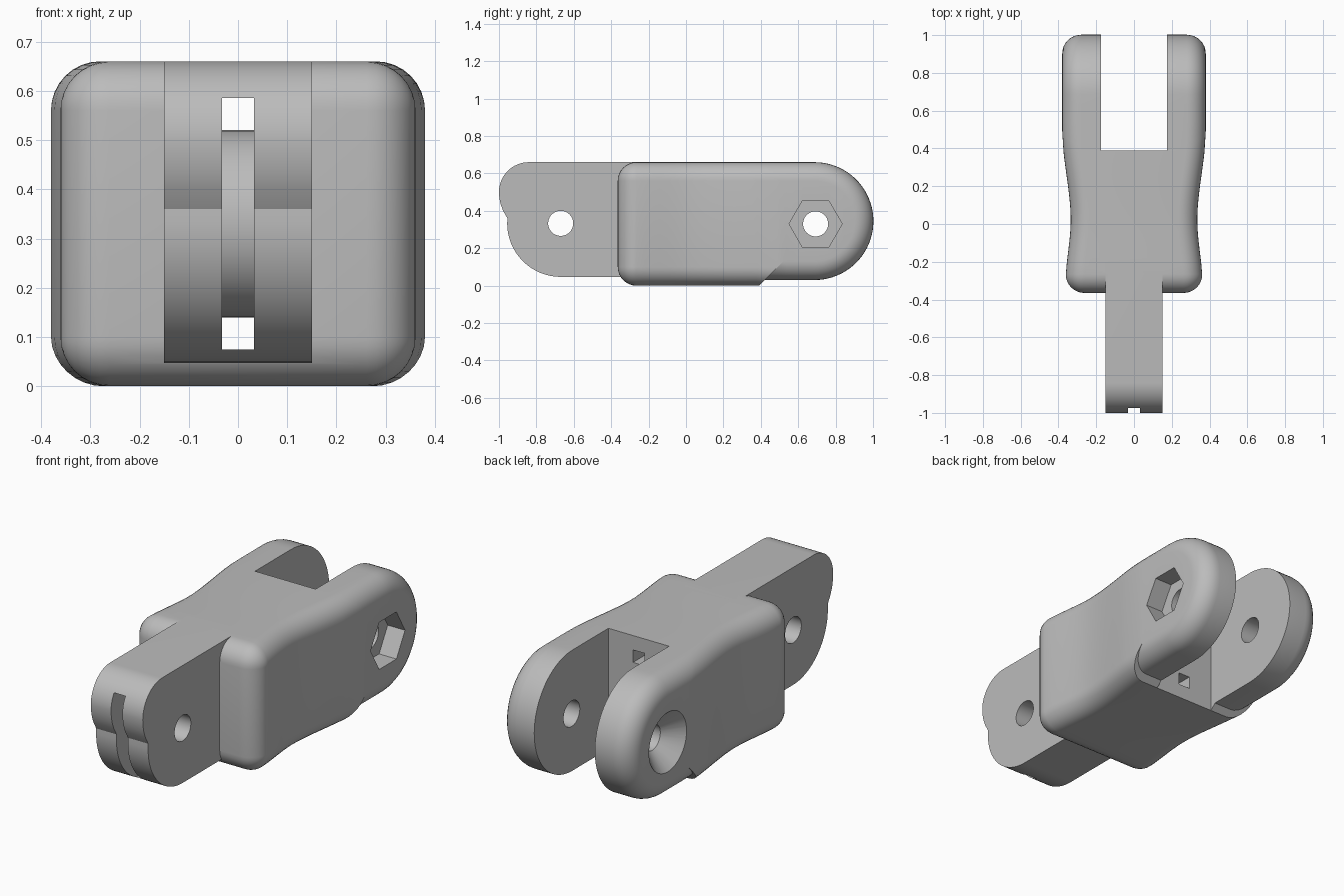
import bpy, bmesh, math
from mathutils import Vector

if "Cube" in bpy.data.objects:
    bpy.data.objects.remove(bpy.data.objects["Cube"])

grey = bpy.data.materials.new("light grey plastic")
grey.diffuse_color = (0.5, 0.5, 0.5, 1)
grey.use_nodes = True
grey.node_tree.nodes["Principled BSDF"].inputs["Base Color"].default_value = grey.diffuse_color


def finish(name, bm):
    bmesh.ops.remove_doubles(bm, verts=bm.verts, dist=1e-5)
    bmesh.ops.recalc_face_normals(bm, faces=bm.faces)
    me = bpy.data.meshes.new(name)
    bm.to_mesh(me)
    bm.free()
    ob = bpy.data.objects.new(name, me)
    bpy.context.collection.objects.link(ob)
    me.materials.append(grey)
    return ob


def extrude_x(name, profile, x0, x1):
    """Closed (y, z) profile swept along x."""
    bm = bmesh.new()
    face = bm.faces.new([bm.verts.new((x0, y, z)) for y, z in profile])
    ext = bmesh.ops.extrude_face_region(bm, geom=[face])
    moved = [v for v in ext["geom"] if isinstance(v, bmesh.types.BMVert)]
    bmesh.ops.translate(bm, verts=moved, vec=Vector((x1 - x0, 0, 0)))
    return finish(name, bm)


def box(name, x, y0, y1, z0, z1):
    return extrude_x(name, [(y0, z0), (y1, z0), (y1, z1), (y0, z1)], -x, x)


def arc(cy, cz, r, a0, a1, n):
    return [(cy + r * math.cos(math.radians(a0 + (a1 - a0) * i / n)),
             cz + r * math.sin(math.radians(a0 + (a1 - a0) * i / n))) for i in range(n + 1)]


def rod(name, y, z, r0, r1, x0, x1, n=48):
    """Cylinder, cone or prism along x."""
    bm = bmesh.new()
    rings = [[bm.verts.new((x, *p)) for p in arc(y, z, r, 0, 360, n)[:-1]]
             for x, r in ((x0, r0), (x1, r1))]
    bm.faces.new(rings[0])
    bm.faces.new(rings[1][::-1])
    for i in range(n):
        j = (i + 1) % n
        bm.faces.new((rings[0][i], rings[0][j], rings[1][j], rings[1][i]))
    return finish(name, bm)


def boolean(ob, cutter, op="DIFFERENCE"):
    mod = ob.modifiers.new("cut", "BOOLEAN")
    mod.operation, mod.object, mod.solver = op, cutter, "EXACT"
    bpy.context.view_layer.update()
    me = bpy.data.meshes.new_from_object(ob.evaluated_get(bpy.context.evaluated_depsgraph_get()))
    ob.modifiers.clear()
    ob.data = me
    bpy.data.objects.remove(cutter)


# --- Waisted body with rounded rims ---
R = 0.1


def half_width(y):
    a, b, w = (-0.31, 0.0, 0.362) if y < 0.02 else (0.5, 0.02, 0.38)
    t = min(1, max(0, (y - 0.02) / (a - 0.02)))
    return 0.335 + (w - 0.335) * t * t * (3 - 2 * t)


def body_outline(d):
    """Side outline inset by d: upper and lower runs, paired point by point."""
    ys = [-0.22 + 0.04 * i for i in range(16)]
    rest = [0.54, 0.58, 0.63]
    top = arc(-0.265, 0.56, R - d, 180, 90, 8)
    top += [(y, 0.66 - d) for y in ys + [0.39 + d, 0.42 + d] + rest]
    top += arc(0.687, 0.345, 0.315 - d, 90, 0, 20)
    low = arc(-0.265, R, R - d, 180, 270, 8)
    low += [(y, d) for y in ys + [0.39 + d]]
    low += [(y, 0.03 + d) for y in [0.42 + d] + rest]
    low += arc(0.687, 0.345, 0.315 - d, -90, 0, 20)
    return top, low


bm = bmesh.new()
rings, caps = [], []
angles = [math.radians(90 * i / 8) for i in range(9)]
for side, seq in ((-1, angles[::-1]), (1, angles)):
    for a in seq:
        top, low = body_outline(R * (1 - math.cos(a)))
        # a = 0 is the full outline, a = 90 degrees is the outer flank
        runs = [[bm.verts.new((side * (half_width(y) - R * (1 - math.sin(a))), y, z))
                 for y, z in run] for run in (top, low)]
        rings.append(runs[0] + runs[1][::-1])
        if a == angles[-1]:
            caps.append(runs)
for r0, r1 in zip(rings, rings[1:]):
    for i in range(len(r0)):
        j = (i + 1) % len(r0)
        bm.faces.new((r0[i], r0[j], r1[j], r1[i]))
for t, l in caps:
    for i in range(len(t) - 1):
        bm.faces.new((t[i], t[i + 1], l[i + 1], l[i]))
body = finish("hinge_link", bm)

# --- Fork slot between the two rear arms ---
boolean(body, box("fork_slot", 0.175, 0.39, 1.2, -0.2, 0.9))

# --- Front tongue with a stop lobe above the round knuckle ---
profile = [(-0.2, 0.66)] + arc(-0.84, 0.5, 0.16, 90, 180, 16)
profile += [(-0.998, 0.47), (-0.991, 0.435), (-0.978, 0.4), (-0.955, 0.36)]
profile += arc(-0.67, 0.333, 0.286, 180, 270, 24) + [(-0.2, 0.047)]
boolean(body, extrude_x("tongue", profile, -0.15, 0.15), "UNION")

# --- Cord groove around the knuckle, and two cord channels to the fork ---
groove = box("cord_groove", 0.033, -1.2, -0.67, 0.075, 0.585)
boolean(groove, rod("groove_core", -0.67, 0.33, 0.19, 0.19, -0.1, 0.1))
boolean(body, groove)
for z in (0.075, 0.52):
    boolean(body, box("cord_channel", 0.033, -0.69, 0.6, z, z + 0.065))

# --- Pin holes, nut recess and countersink ---
boolean(body, rod("front_pin_hole", -0.67, 0.333, 0.067, 0.067, -0.6, 0.6))
boolean(body, rod("rear_pin_hole", 0.693, 0.33, 0.067, 0.067, -0.6, 0.6))
boolean(body, rod("nut_recess", 0.693, 0.33, 0.142, 0.142, 0.28, 0.6, 6))
boolean(body, rod("countersink", 0.693, 0.33, 0.16, 0.067, -0.385, -0.29))

# --- Shading ---
bpy.context.view_layer.objects.active = body
body.select_set(True)
bpy.ops.object.shade_smooth_by_angle(angle=math.radians(30))
